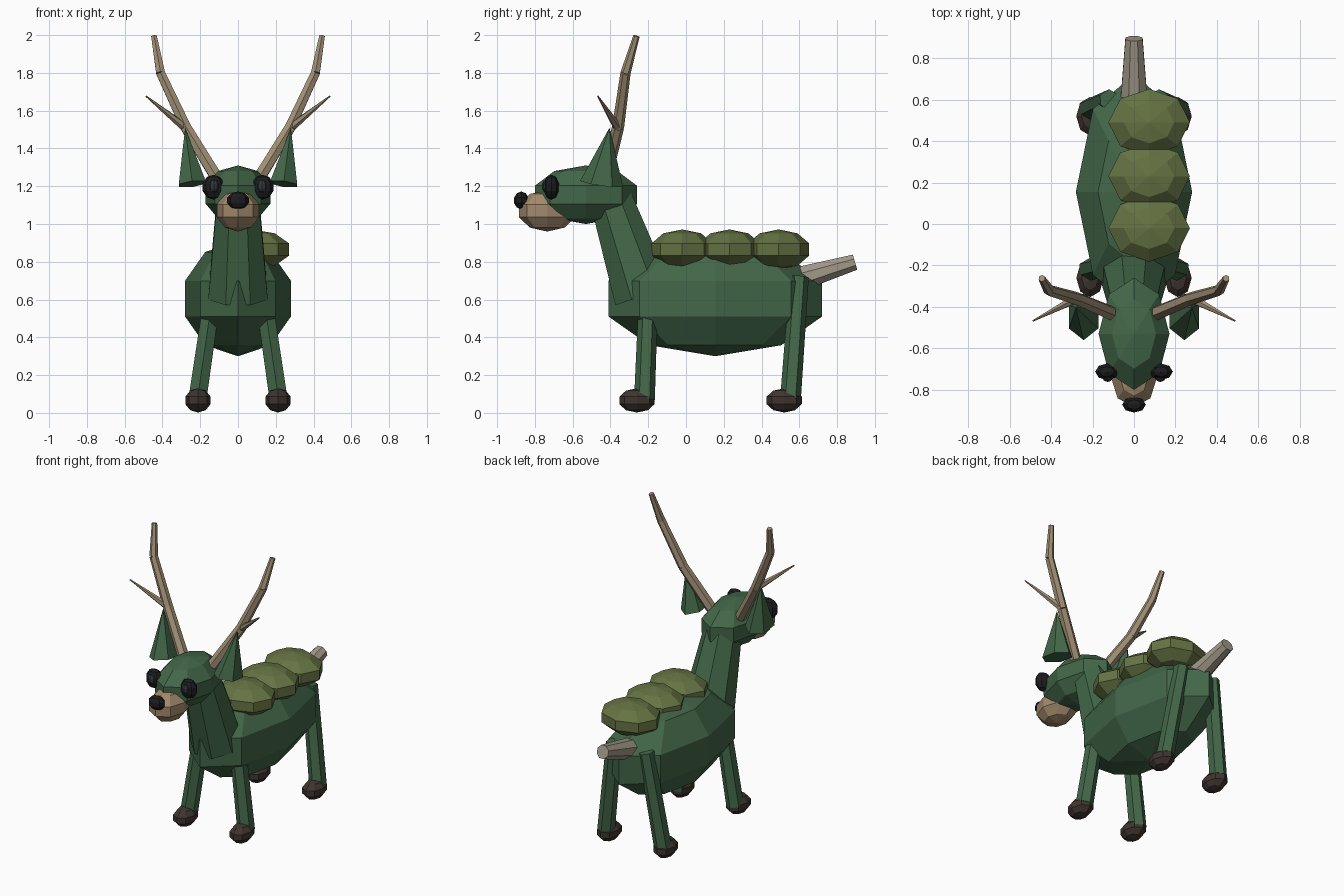
import bpy
from mathutils import Vector, Matrix

if "Cube" in bpy.data.objects:
    bpy.data.objects.remove(bpy.data.objects["Cube"])


def mat(name, r, g, b):
    m = bpy.data.materials.new(name)
    m.diffuse_color = (r, g, b, 1)
    m.use_nodes = True
    m.node_tree.nodes["Principled BSDF"].inputs["Base Color"].default_value = m.diffuse_color
    return m


GREEN = mat("green", 0.055, 0.135, 0.065)
MOSS = mat("moss", 0.13, 0.17, 0.055)
TAN = mat("tan", 0.36, 0.25, 0.15)
ANTLER = mat("antler", 0.36, 0.28, 0.18)
TAIL = mat("tail", 0.36, 0.32, 0.25)
HOOF = mat("hoof", 0.05, 0.035, 0.03)
BLACK = mat("black", 0.012, 0.012, 0.014)
PUPIL = mat("pupil", 0.03, 0.04, 0.045)


def finish(name, material):
    ob = bpy.context.object
    ob.name = name
    ob.data.materials.append(material)
    return ob


def blob(name, loc, radii, material, seg=8, rings=5):
    """Low-poly ellipsoid; an odd ring count leaves an upright side band."""
    bpy.ops.mesh.primitive_uv_sphere_add(segments=seg, ring_count=rings, radius=1, location=loc)
    ob = finish(name, material)
    ob.scale = radii
    return ob


def limb(name, a, b, r1, r2, material, sides=6, squash=(1, 1), turn=0.0):
    """Tapered prism from a to b; squash scales its cross-section in x and y."""
    a, b = Vector(a), Vector(b)
    d = b - a
    bpy.ops.mesh.primitive_cone_add(vertices=sides, radius1=r1, radius2=r2, depth=d.length)
    ob = finish(name, material)
    rot = Vector((0, 0, 1)).rotation_difference(d).to_matrix().to_4x4()
    ob.matrix_world = (Matrix.Translation((a + b) / 2) @ rot @ Matrix.Rotation(turn, 4, 'Z')
                       @ Matrix.Diagonal((squash[0], squash[1], 1, 1)))
    return ob


# Torso, neck and head
blob("body", (0, 0.155, 0.605), (0.295, 0.595, 0.305), GREEN)
limb("neck", (0, -0.225, 0.62), (0, -0.40, 1.14), 0.17, 0.12, GREEN, 8, turn=0.3927)
blob("head", (0, -0.53, 1.155), (0.18, 0.284, 0.155), GREEN)
blob("muzzle", (0, -0.735, 1.07), (0.118, 0.157, 0.11), TAN)
blob("nose", (0, -0.872, 1.125), (0.06, 0.04, 0.047), BLACK)

# Moss clumps, offset to one side of the back
for i, y in enumerate((-0.02, 0.23, 0.49)):
    blob(f"moss_{i + 1}", (0.073, y, 0.865), (0.207, 0.17, 0.106), MOSS)

# Tail
limb("tail", (0, 0.62, 0.715), (0, 0.895, 0.798), 0.068, 0.045, TAIL, 8, turn=0.3927)

for side, s in (("right", 1), ("left", -1)):
    # Eyes
    blob(f"eye_socket_{side}", (s * 0.13, -0.713, 1.195), (0.06, 0.042, 0.066), BLACK)
    blob(f"eye_{side}", (s * 0.127, -0.738, 1.2), (0.028, 0.026, 0.036), PUPIL)

    # Ears
    limb(f"ear_{side}", (s * 0.242, -0.447, 1.212), (s * 0.28, -0.405, 1.51),
         0.115, 0, GREEN, 6, squash=(0.72, 1))

    # Antlers with one tine each
    pts = ((0.11, -0.43, 1.24), (0.275, -0.36, 1.51), (0.41, -0.32, 1.8), (0.445, -0.262, 1.995))
    radii = (0.036, 0.032, 0.027, 0.017)
    pts = [(s * x, y, z) for x, y, z in pts]
    for i in range(3):
        limb(f"antler_{side}_{i + 1}", pts[i], pts[i + 1], radii[i], radii[i + 1], ANTLER)
    limb(f"antler_tine_{side}", (s * 0.28, -0.36, 1.51), (s * 0.487, -0.467, 1.677),
         0.024, 0.004, ANTLER)

    # Legs and hooves
    for pos, top, foot, hoof_y in (("front", -0.195, -0.22, -0.26), ("hind", 0.6, 0.553, 0.52)):
        limb(f"{pos}_leg_{side}", (s * 0.215, foot, 0.07), (s * 0.12, top, 0.72),
             0.055, 0.05, GREEN)
        blob(f"{pos}_hoof_{side}", (s * 0.212, hoof_y, 0.066), (0.07, 0.098, 0.064), HOOF)
